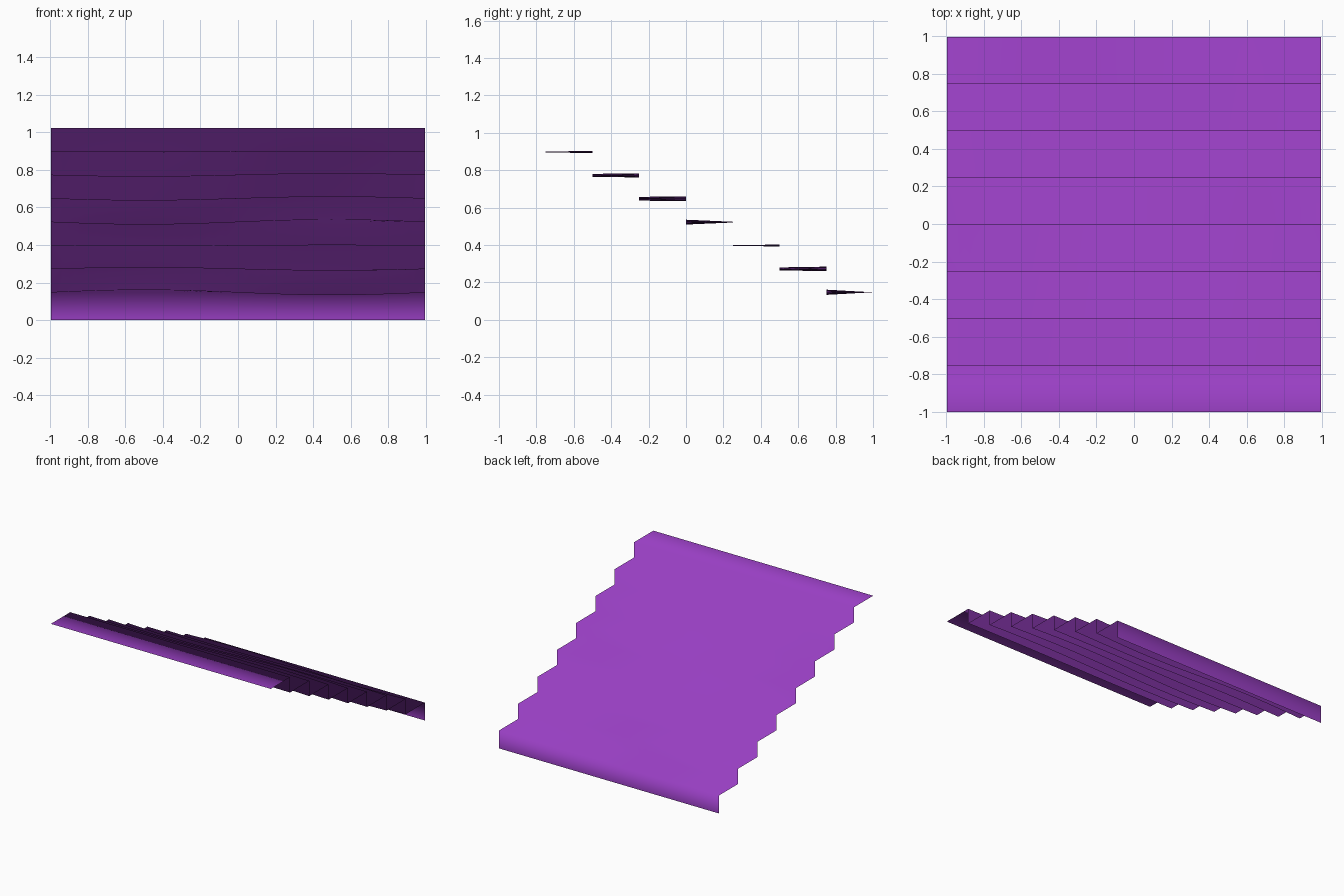
import bpy
import bmesh
import math

cube = bpy.data.objects.get("Cube")
if cube:
    bpy.data.objects.remove(cube)

STEPS, DEPTH, RISE, FIRST = 8, 0.25, 0.125, 0.147
HALF_WIDTH, COLUMNS = 0.997, 32

# Slight warp of each tread: height of the wave at its back and front edge
WARP = [(0, -0.014), (-0.012, -0.008), (0.005, 0.002), (0.002, 0.013),
        (0.013, 0.010), (0.011, 0.008), (0.006, 0.002), (0, 0)]

# Side profile from the foot of the stairs to the top: (y, z, warp)
profile = [(0.997, 0, 0)]
for i, (back_warp, front_warp) in enumerate(WARP):
    y = 1 - DEPTH * i
    z = FIRST + RISE * i
    profile += [(min(y, 0.997), z, back_warp), (y - DEPTH, z, front_warp)]

# Purple material
purple = bpy.data.materials.new("purple")
purple.use_nodes = True
colour = (0.32, 0.05, 0.55, 1)
purple.diffuse_color = colour
purple.node_tree.nodes["Principled BSDF"].inputs["Base Color"].default_value = colour

# Stepped sheet: sweep the profile sideways, with the warp along each edge
bm = bmesh.new()
rows = []
for y, z, warp in profile:
    row = []
    for c in range(COLUMNS + 1):
        x = HALF_WIDTH * (2 * c / COLUMNS - 1)
        row.append(bm.verts.new((x, y, z + warp * math.sin(math.pi * x))))
    rows.append(row)
for low, high in zip(rows, rows[1:]):
    for c in range(COLUMNS):
        # Wound so that treads face up and risers face back
        face = bm.faces.new((low[c], high[c], high[c + 1], low[c + 1]))
        face.smooth = True
bm.normal_update()
if sum(f.normal.z for f in bm.faces) < 0:
    bmesh.ops.reverse_faces(bm, faces=bm.faces[:])

mesh = bpy.data.meshes.new("stair_sheet")
bm.to_mesh(mesh)
bm.free()
mesh.materials.append(purple)
stairs = bpy.data.objects.new("stair_sheet", mesh)
bpy.context.collection.objects.link(stairs)
